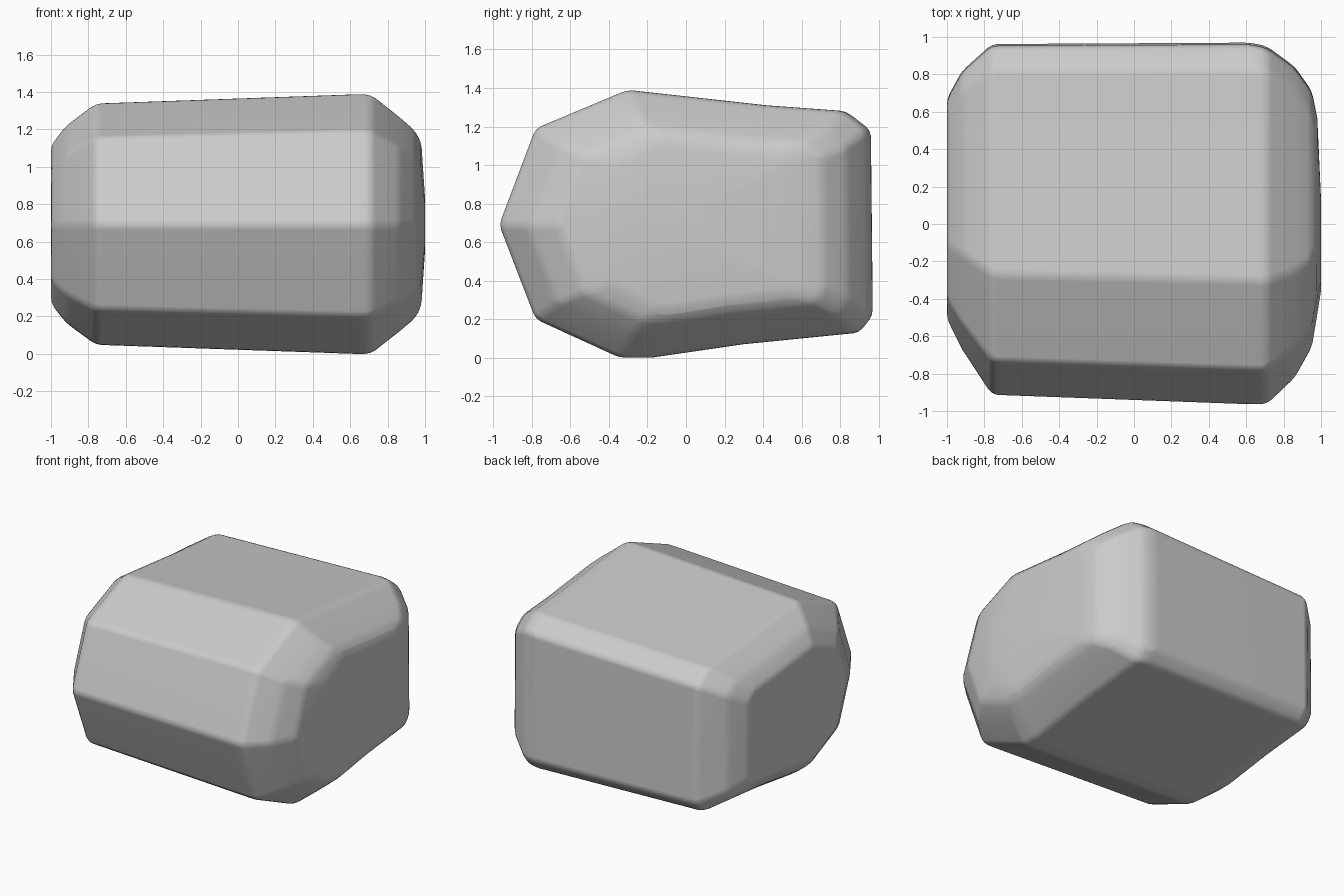
import bpy
import bmesh

if "Cube" in bpy.data.objects:
    bpy.data.objects.remove(bpy.data.objects["Cube"], do_unlink=True)

# Stone colour
stone = bpy.data.materials.new("stone_grey")
stone.use_nodes = True
grey = (0.6, 0.6, 0.6, 1.0)
stone.diffuse_color = grey
shader = stone.node_tree.nodes["Principled BSDF"]
shader.inputs["Base Color"].default_value = grey
shader.inputs["Roughness"].default_value = 0.8

# Side outline (y, z) measured from the core of the block
CORE_Y, CORE_Z = 0.05, 0.69
outline = [(-0.97, 0.69), (-0.78, 1.19), (-0.30, 1.39), (0.42, 1.31),
           (0.83, 1.28), (0.96, 1.18), (0.97, 0.22), (0.90, 0.13),
           (0.30, 0.07), (-0.18, 0.0), (-0.34, 0.0), (-0.78, 0.20)]

# Cross-sections along x: position, depth scale, height scale, depth centre
sections = [(-1.0, 0.61, 0.61, 0.11), (-0.92, 0.77, 0.76, 0.11),
            (-0.76, 0.97, 0.93, 0.07), (0.62, 1.0, 1.0, 0.05),
            (0.71, 0.99, 1.0, 0.04), (0.86, 0.86, 0.83, 0.05),
            (0.95, 0.71, 0.72, 0.06), (0.98, 0.54, 0.63, 0.07),
            (1.0, 0.25, 0.2, -0.1)]

# Loft the chamfered block through its sections
bm = bmesh.new()
rings = []
for x, depth, height, centre in sections:
    rings.append([bm.verts.new((x, centre + (y - CORE_Y) * depth,
                                CORE_Z + (z - CORE_Z) * height))
                  for y, z in outline])
count = len(outline)
for a, b in zip(rings, rings[1:]):
    for i in range(count):
        j = (i + 1) % count
        bm.faces.new((a[i], a[j], b[j], b[i]))
bm.faces.new(rings[0])
bm.faces.new(rings[-1])
bmesh.ops.recalc_face_normals(bm, faces=bm.faces)

mesh = bpy.data.meshes.new("rock_block")
bm.to_mesh(mesh)
bm.free()
mesh.materials.append(stone)
rock = bpy.data.objects.new("rock_block", mesh)
bpy.context.collection.objects.link(rock)

# Worn, softly rounded edges
for face in mesh.polygons:
    face.use_smooth = True
bevel = rock.modifiers.new("worn_edges", "BEVEL")
bevel.width = 0.035
bevel.segments = 2
bevel.limit_method = 'ANGLE'
bevel.angle_limit = 0.2
normals = rock.modifiers.new("flat_sides", "WEIGHTED_NORMAL")
normals.keep_sharp = True
